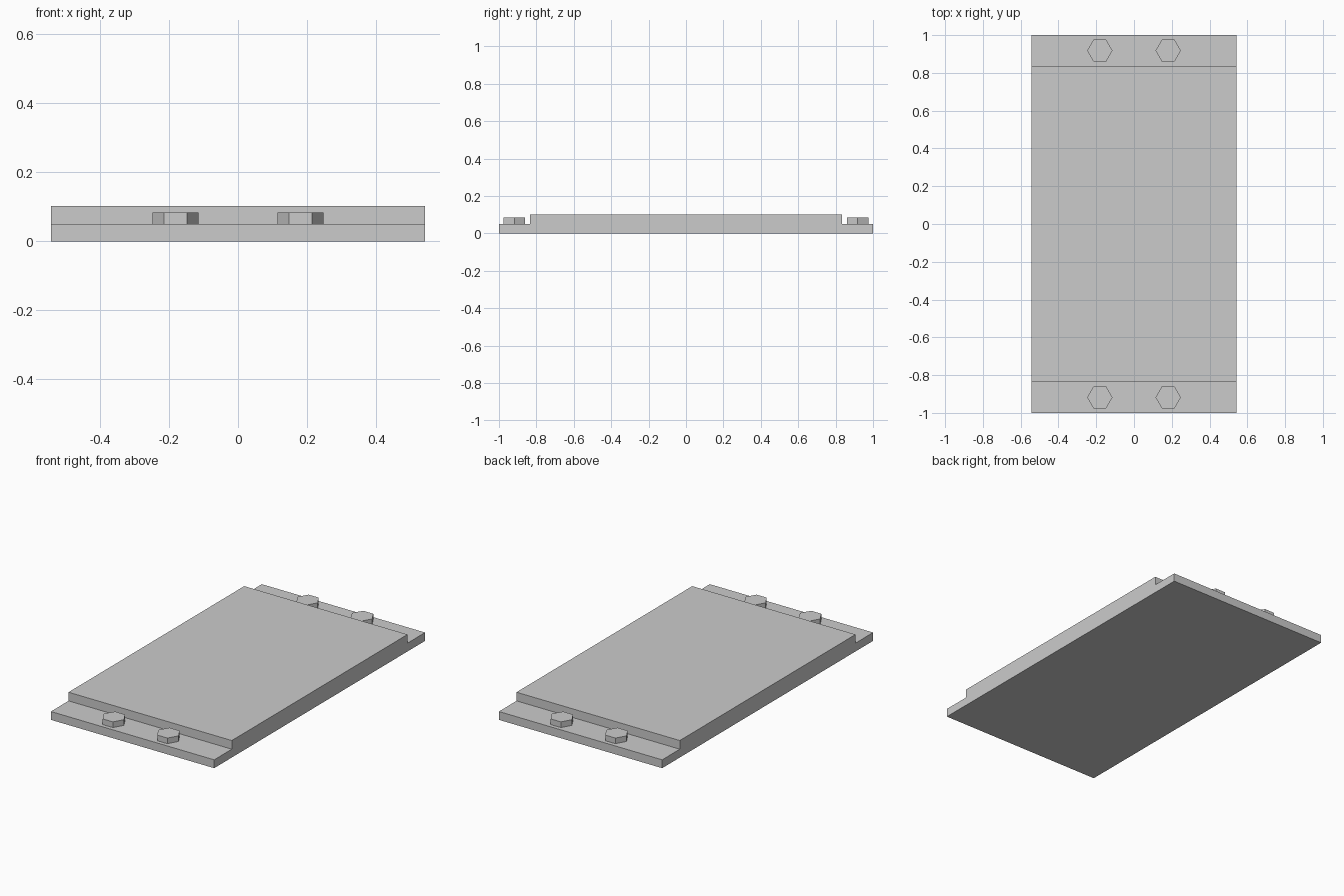
import bpy, bmesh, math

old = bpy.data.objects.get("Cube")
if old:
    bpy.data.objects.remove(old, do_unlink=True)

# Single grey metal colour
GREY = (0.6, 0.6, 0.6, 1)
metal = bpy.data.materials.new("grey_metal")
metal.use_nodes = True
metal.diffuse_color = GREY
metal.node_tree.nodes["Principled BSDF"].inputs["Base Color"].default_value = GREY

HALF_W = 0.542
LEDGE_Z, TOP_Z = 0.05, 0.102
STEP_Y = 0.833


def finish(name, bm):
    bmesh.ops.recalc_face_normals(bm, faces=bm.faces)
    mesh = bpy.data.meshes.new(name)
    bm.to_mesh(mesh)
    bm.free()
    mesh.materials.append(metal)
    obj = bpy.data.objects.new(name, mesh)
    bpy.context.collection.objects.link(obj)
    return obj


# Plate: stepped side profile extruded across the width
half = [(1, 0), (1, LEDGE_Z), (STEP_Y, LEDGE_Z), (STEP_Y, TOP_Z)]
profile = half + [(-y, z) for y, z in reversed(half)]
bm = bmesh.new()
face = bm.faces.new([bm.verts.new((-HALF_W, y, z)) for y, z in profile])
side = bmesh.ops.extrude_face_region(bm, geom=[face])
verts = [v for v in side["geom"] if isinstance(v, bmesh.types.BMVert)]
bmesh.ops.translate(bm, verts=verts, vec=(2 * HALF_W, 0, 0))
finish("stepped_plate", bm)

# Hexagonal bolt heads on the two end ledges
BOLT_R, BOLT_H = 0.067, 0.034
for end, sy in (("front", -1), ("back", 1)):
    for hand, sx in (("right", -1), ("left", 1)):
        bm = bmesh.new()
        ring = [bm.verts.new((BOLT_R * math.cos(i * math.pi / 3),
                              BOLT_R * math.sin(i * math.pi / 3), 0)) for i in range(6)]
        base = bm.faces.new(ring)
        cap = bmesh.ops.extrude_face_region(bm, geom=[base])
        top = [v for v in cap["geom"] if isinstance(v, bmesh.types.BMVert)]
        bmesh.ops.translate(bm, verts=top, vec=(0, 0, BOLT_H))
        bolt = finish(f"{end}_{hand}_bolt_head", bm)
        bolt.location = (sx * 0.181, sy * 0.918, LEDGE_Z)
